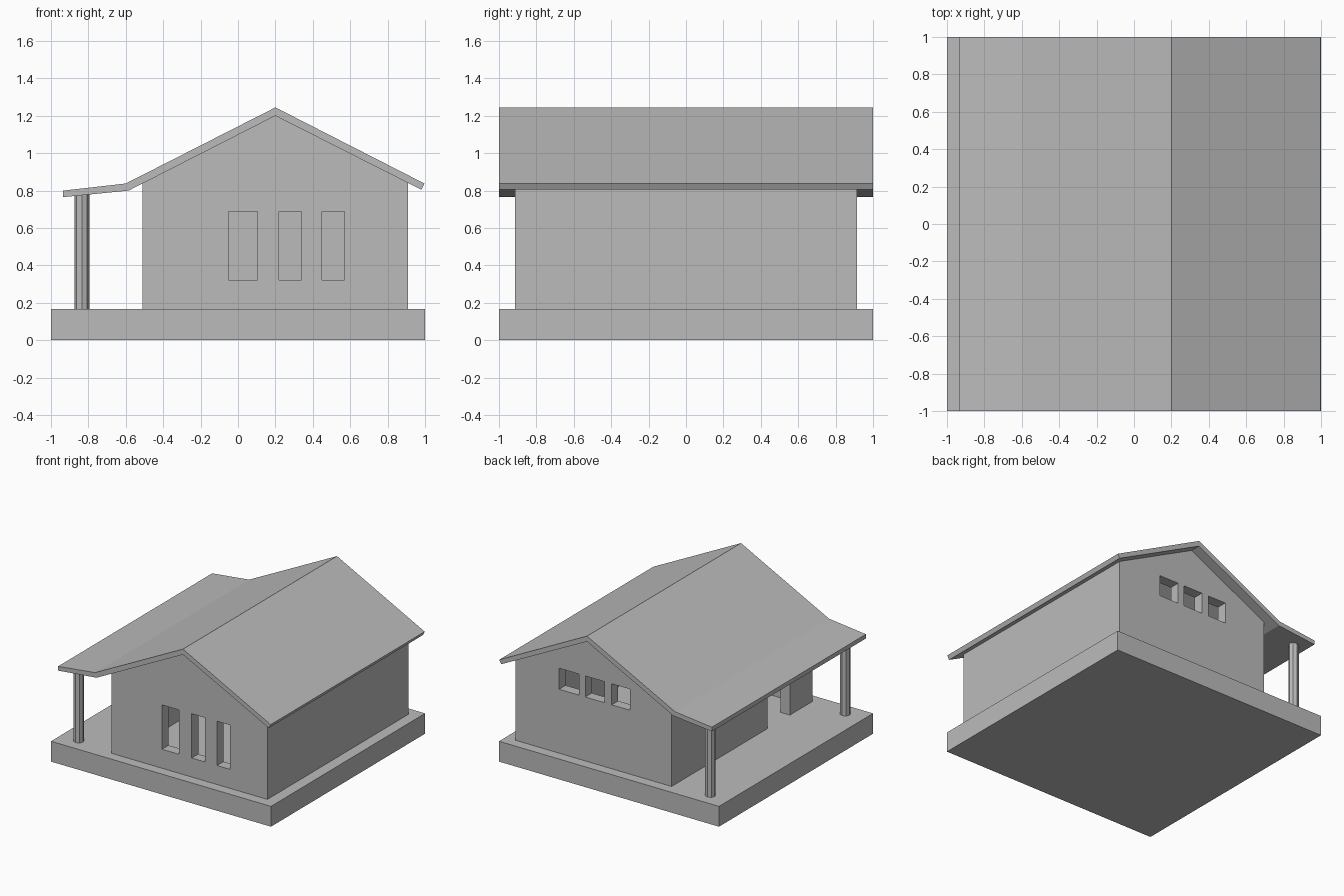
import bpy, bmesh, math

if "Cube" in bpy.data.objects:
    bpy.data.objects.remove(bpy.data.objects["Cube"])

paint = bpy.data.materials.new("plain_grey")
paint.diffuse_color = (0.5, 0.5, 0.5, 1)
paint.use_nodes = True
paint.node_tree.nodes["Principled BSDF"].inputs["Base Color"].default_value = paint.diffuse_color


def finish(name, bm):
    bmesh.ops.recalc_face_normals(bm, faces=bm.faces)
    mesh = bpy.data.meshes.new(name)
    bm.to_mesh(mesh)
    bm.free()
    mesh.materials.append(paint)
    obj = bpy.data.objects.new(name, mesh)
    bpy.context.collection.objects.link(obj)
    return obj


def add_prism(bm, profile, y0, y1):
    """Extrude an (x, z) outline along y."""
    face = bm.faces.new([bm.verts.new((x, y0, z)) for x, z in profile])
    ext = bmesh.ops.extrude_face_region(bm, geom=[face])
    moved = [g for g in ext["geom"] if isinstance(g, bmesh.types.BMVert)]
    bmesh.ops.translate(bm, verts=moved, vec=(0, y1 - y0, 0))


def prism(name, profile, y0, y1):
    bm = bmesh.new()
    add_prism(bm, profile, y0, y1)
    return finish(name, bm)


def rect(x0, x1, z0, z1):
    return [(x0, z0), (x1, z0), (x1, z1), (x0, z1)]


def cut(target, cutter):
    """Subtract the cutter, then remove it."""
    mod = target.modifiers.new("cut", 'BOOLEAN')
    mod.operation = 'DIFFERENCE'
    mod.solver = 'EXACT'
    mod.object = cutter
    bpy.context.view_layer.objects.active = target
    bpy.ops.object.modifier_apply(modifier=mod.name)
    bpy.data.objects.remove(cutter)


FLOOR = 0.167
WALL = 0.085

# Base slab
prism("base_slab", rect(-1, 1, 0, FLOOR), -1, 1)

# Gabled roof with a shallower porch skirt on the left
prism("roof", [(-0.935, 0.80), (-0.60, 0.838), (0.20, 1.245), (0.997, 0.838),
               (0.98, 0.805), (0.20, 1.20), (-0.585, 0.80), (-0.935, 0.765)], -1, 1)

# Walls: a gabled shell, open up to the roof
walls = prism("walls", [(-0.51, FLOOR), (0.908, FLOOR), (0.908, 0.845),
                        (0.20, 1.205), (-0.51, 0.845)], -0.915, 0.915)
cut(walls, prism("room_cutter", rect(-0.51 + WALL, 0.908 - WALL, 0, 1.5),
                 -0.915 + WALL, 0.915 - WALL))

# Window and door openings
bm = bmesh.new()
for x0, x1 in ((-0.05, 0.105), (0.22, 0.34), (0.45, 0.57)):
    add_prism(bm, rect(x0, x1, 0.323, 0.687), -1, -0.75)
for x0, x1 in ((-0.13, 0.035), (0.10, 0.275), (0.333, 0.513)):
    add_prism(bm, rect(x0, x1, 0.692, 0.865), 0.75, 1)
add_prism(bm, rect(-0.6, -0.35, 0.1, 0.69), -0.62, -0.327)
cut(walls, finish("opening_cutter", bm))

# Octagonal porch columns
for name, y in (("front_column", -0.875), ("back_column", 0.875)):
    bm = bmesh.new()
    ring = [(-0.835 + 0.04 * math.cos(k * math.pi / 4),
             y + 0.04 * math.sin(k * math.pi / 4)) for k in range(8)]
    face = bm.faces.new([bm.verts.new((px, py, FLOOR)) for px, py in ring])
    ext = bmesh.ops.extrude_face_region(bm, geom=[face])
    for v in ext["geom"]:
        if isinstance(v, bmesh.types.BMVert):
            v.co.z = 0.785
    finish(name, bm)
